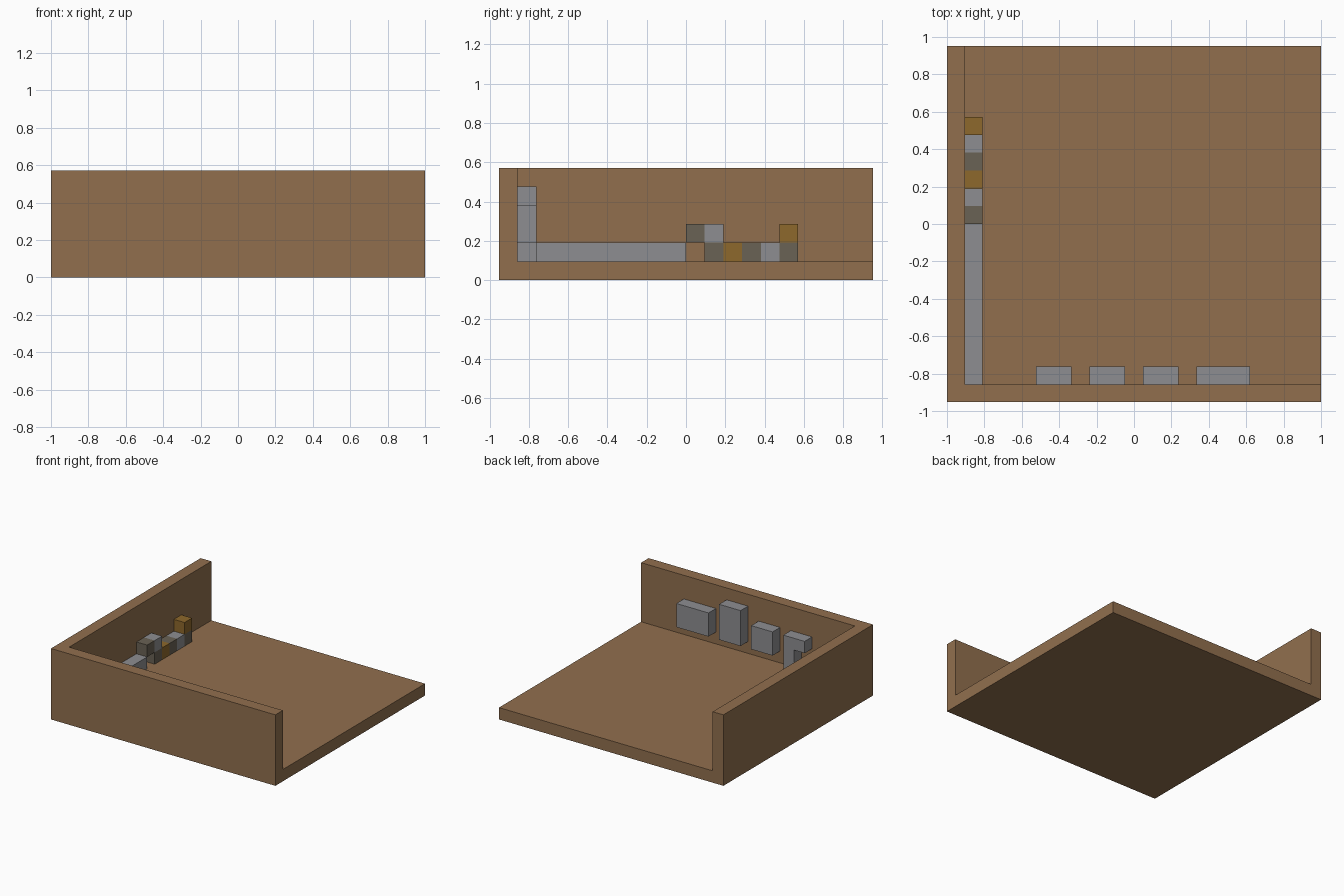
import bpy
import bmesh
from mathutils import Vector

cube = bpy.data.objects.get("Cube")
if cube:
    bpy.data.objects.remove(cube, do_unlink=True)

# Everything sits on a block grid, 21 blocks wide and 20 deep
U = 2 / 21
ORIGIN = Vector((-1, -10 * U, 0))


def material(name, rgb):
    m = bpy.data.materials.new(name)
    m.use_nodes = True
    m.diffuse_color = (*rgb, 1)
    m.node_tree.nodes["Principled BSDF"].inputs["Base Color"].default_value = (*rgb, 1)
    return m


brown = material("brown", (0.283, 0.159, 0.076))
grey = material("grey", (0.27, 0.27, 0.283))
dark = material("dark_grey", (0.144, 0.122, 0.089))
gold = material("gold", (0.27, 0.138, 0.025))


def prism(name, outline, extrude, mat):
    """Extrude a flat outline, given in grid blocks, along a vector."""
    bm = bmesh.new()
    face = bm.faces.new([bm.verts.new(ORIGIN + Vector(p) * U) for p in outline])
    new = bmesh.ops.extrude_face_region(bm, geom=[face])["geom"]
    verts = [g for g in new if isinstance(g, bmesh.types.BMVert)]
    bmesh.ops.translate(bm, verts=verts, vec=Vector(extrude) * U)
    bmesh.ops.recalc_face_normals(bm, faces=bm.faces)
    mesh = bpy.data.meshes.new(name)
    bm.to_mesh(mesh)
    bm.free()
    mesh.materials.append(mat)
    bpy.context.collection.objects.link(bpy.data.objects.new(name, mesh))


def box(name, x, y, z, mat):
    """Box from (start, end) block ranges."""
    outline = [(x[0], y[0], z[0]), (x[1], y[0], z[0]),
               (x[1], y[1], z[0]), (x[0], y[1], z[0])]
    prism(name, outline, (0, 0, z[1] - z[0]), mat)


# Floor slab and the L-shaped wall along two sides
box("floor", (0, 21), (0, 20), (0, 1), brown)
plan = [(0, 0), (21, 0), (21, 1), (1, 1), (1, 20), (0, 20)]
prism("corner_wall", [(x, y, 1) for x, y in plan], (0, 0, 5), brown)

# Blocks fixed to the inside of the front wall
for name, x, top in (("wide_panel", (14, 17), 4),
                     ("tall_panel", (11, 13), 5),
                     ("square_panel", (8, 10), 4)):
    box(name, x, (1, 2), (2, top), grey)

# Hooked bracket standing on the floor
hook = [(6, 1), (7, 1), (7, 4), (5, 4), (5, 3), (6, 3)]
prism("bracket", [(x, 1, z) for x, z in hook], (0, 1, 0), grey)

# Long kerb and the coloured blocks along the side wall
box("kerb", (1, 2), (1, 10), (1, 2), grey)
lower_row = (dark, gold, dark, grey, dark)
for i, mat in enumerate(lower_row):
    box(f"lower_block_{i + 1}", (1, 2), (11 + i, 12 + i), (1, 2), mat)
for i, (y, mat) in enumerate(((10, dark), (11, grey), (15, gold))):
    box(f"upper_block_{i + 1}", (1, 2), (y, y + 1), (2, 3), mat)
